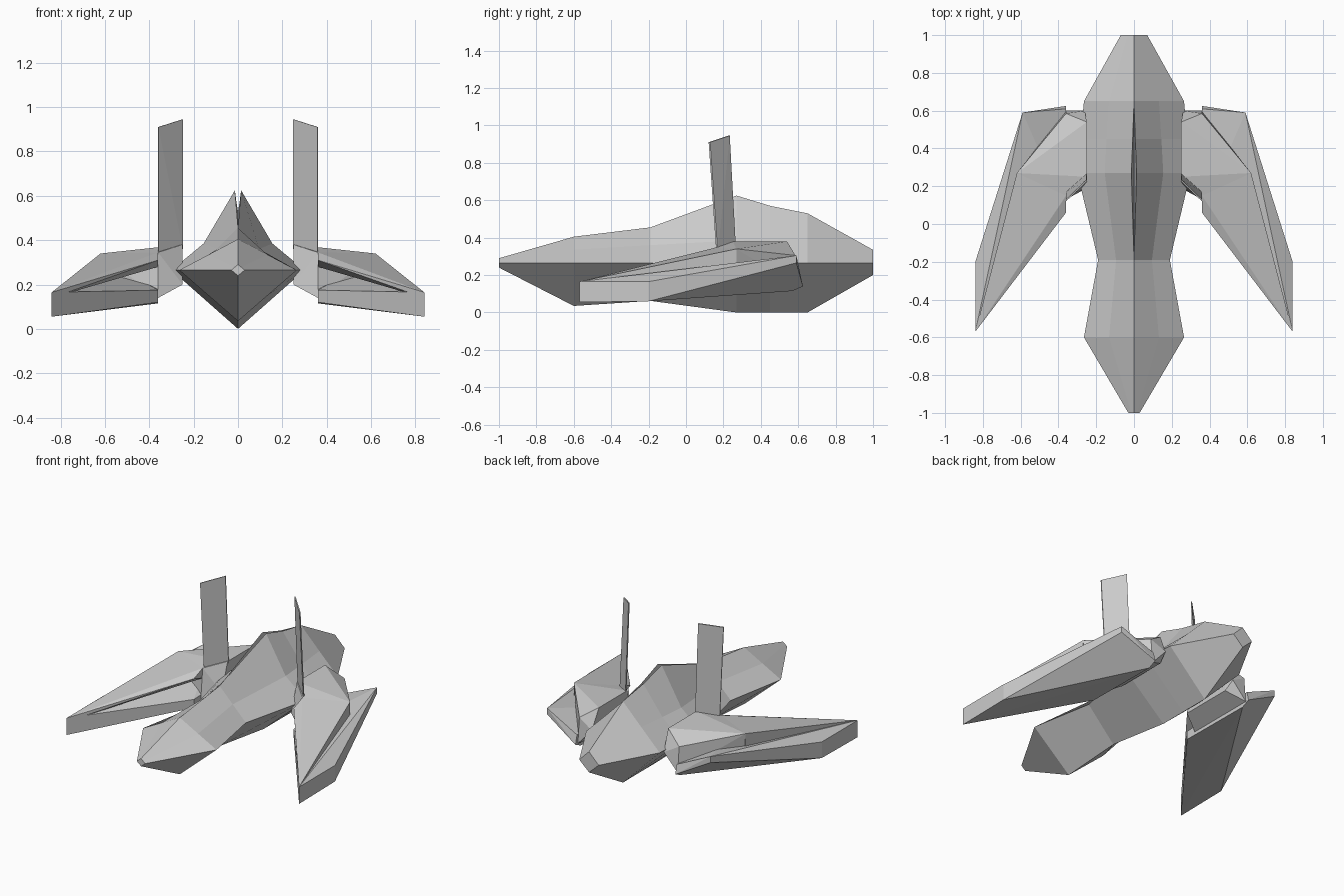
import bpy, bmesh


def finish(bm, name, mirror=False):
    bmesh.ops.recalc_face_normals(bm, faces=bm.faces[:])
    mesh = bpy.data.meshes.new(name)
    bm.to_mesh(mesh)
    bm.free()
    obj = bpy.data.objects.new(name, mesh)
    bpy.context.collection.objects.link(obj)
    if mirror:
        obj.modifiers.new("mirror", 'MIRROR').use_axis[0] = True
    return obj


def hull(name, points):
    """Faceted solid around a few corner points, mirrored across x."""
    bm = bmesh.new()
    for p in points:
        bm.verts.new(p)
    res = bmesh.ops.convex_hull(bm, input=bm.verts[:])
    junk = {v for v in res["geom_interior"] + res["geom_unused"]
            if isinstance(v, bmesh.types.BMVert)}
    bmesh.ops.delete(bm, geom=list(junk), context='VERTS')
    return finish(bm, name, True)


# Fuselage: lofted diamond sections with a split dorsal crest
# y, bottom z, half width, shoulder (x, z), crest (x, z), slot floor z
W = 0.265
sections = [
    (-1.00, 0.24, 0.03, 0.015, 0.278, 0.0, 0.29, 0.29),
    (-0.60, 0.035, 0.265, 0.132, 0.335, 0.0, 0.405, 0.405),
    (-0.19, 0.062, 0.19, 0.095, 0.36, 0.0, 0.455, 0.455),
    (0.27, 0.0, 0.30, 0.155, 0.385, 0.014, 0.625, 0.48),
    (0.45, 0.0, 0.283, 0.145, 0.39, 0.007, 0.57, 0.50),
    (0.65, 0.0, 0.265, 0.132, 0.397, 0.0, 0.53, 0.53),
    (1.00, 0.20, 0.07, 0.035, 0.30, 0.0, 0.335, 0.335),
]
bm = bmesh.new()
rings = []
for y, b, w, mx, mz, t, top, floor in sections:
    half = [(w, W), (mx, mz), (t, top)]
    ring = [(0, b)] + half + [(0, floor)] + [(-x, z) for x, z in reversed(half)]
    rings.append([bm.verts.new((x, y, z)) for x, z in ring])
n = len(rings[0])
for r0, r1 in zip(rings, rings[1:]):
    for i in range(n):
        j = (i + 1) % n
        bm.faces.new((r0[i], r0[j], r1[j], r1[i]))
bm.faces.new(rings[0])
bm.faces.new(rings[-1])
bmesh.ops.remove_doubles(bm, verts=bm.verts[:], dist=0.0005)
finish(bm, "fuselage")

# Wing root joining both jaws of the wing
hull("wing_shoulder", [
    (0.25, 0.25, 0.38), (0.25, 0.54, 0.38), (0.25, 0.19, 0.20), (0.25, 0.54, 0.20),
    (0.26, 0.60, 0.25), (0.36, 0.15, 0.345), (0.36, 0.585, 0.305), (0.36, 0.13, 0.14),
    (0.36, 0.60, 0.14), (0.62, 0.27, 0.34), (0.61, 0.27, 0.23), (0.50, 0.39, 0.20)])

# Upper blade reaching forward and outward
hull("upper_wing_blade", [
    (0.36, 0.15, 0.345), (0.36, 0.06, 0.31), (0.36, 0.15, 0.28),
    (0.62, 0.27, 0.34), (0.62, 0.27, 0.23),
    (0.84, -0.57, 0.165), (0.84, -0.57, 0.14)])

# Lower blade with the blunt outer tip
hull("lower_wing_blade", [
    (0.36, 0.06, 0.12), (0.36, 0.06, 0.175), (0.36, 0.57, 0.115),
    (0.36, 0.625, 0.14), (0.36, 0.61, 0.20),
    (0.59, 0.59, 0.305), (0.59, 0.59, 0.265),
    (0.84, -0.20, 0.165), (0.84, -0.20, 0.06),
    (0.84, -0.57, 0.165), (0.84, -0.57, 0.055)])

# Upright thin fins, angled across the wing roots
d = 0.004
corners = [(0.25, 0.262, 0.36), (0.36, 0.166, 0.32),
           (0.25, 0.23, 0.945), (0.36, 0.125, 0.91)]
hull("upright_fin", [(x + s * d * 0.3, y + s * d, z) for x, y, z in corners for s in (-1, 1)])
